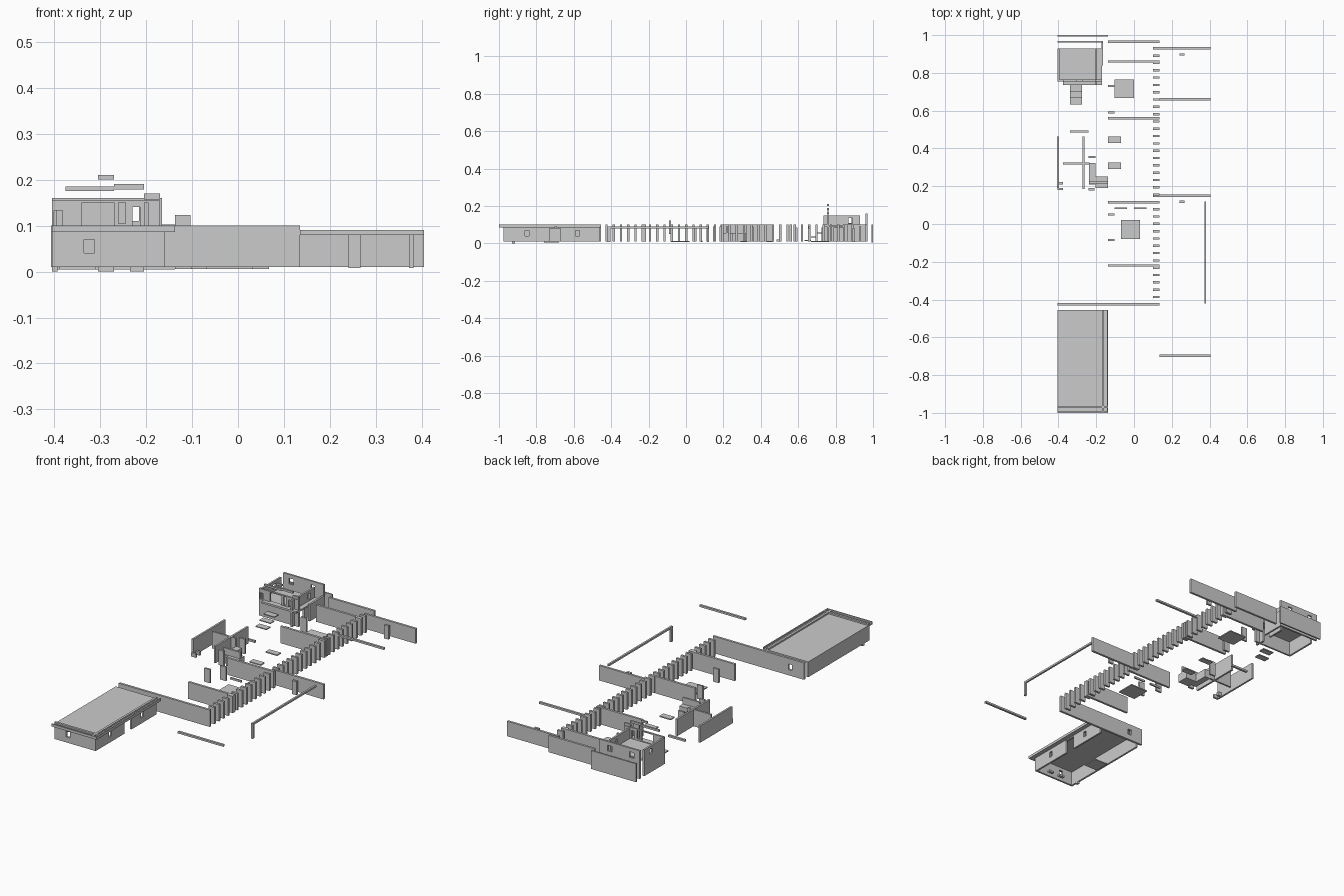
import bpy, bmesh
from mathutils import Vector


def boxes(name, items):
    """One object from several (x0, x1, y0, y1, z0, z1) boxes."""
    bm = bmesh.new()
    for x0, x1, y0, y1, z0, z1 in items:
        made = bmesh.ops.create_cube(bm, size=1)['verts']
        size = Vector((x1 - x0, y1 - y0, z1 - z0))
        mid = Vector((x0 + x1, y0 + y1, z0 + z1)) / 2
        for v in made:
            v.co = Vector((v.co.x * size.x, v.co.y * size.y, v.co.z * size.z)) + mid
    mesh = bpy.data.meshes.new(name)
    bm.to_mesh(mesh)
    bm.free()
    obj = bpy.data.objects.new(name, mesh)
    bpy.context.collection.objects.link(obj)
    return obj


def wall(name, axis, at, a, b, z0=0.01, z1=0.1, holes=(), t=0.012):
    """Wall running along axis from a to b; holes are (start, end, bottom, top)."""
    parts, pos = [], a
    for h0, h1, hb, ht in sorted(holes):
        if h0 > pos:
            parts.append((pos, h0, z0, z1))
        if hb > z0:
            parts.append((h0, h1, z0, hb))
        if ht < z1:
            parts.append((h0, h1, ht, z1))
        pos = h1
    if pos < b:
        parts.append((pos, b, z0, z1))
    lo, hi = at - t / 2, at + t / 2
    if axis == 'x':
        boxes(name, [(p, q, lo, hi, u, v) for p, q, u, v in parts])
    else:
        boxes(name, [(lo, hi, p, q, u, v) for p, q, u, v in parts])


# Long row of fins
step = 1.355 / 35
boxes("fin_row", [(0.1, 0.135, y - 0.006, y + 0.006, 0.01, 0.1)
                  for y in (-0.425 + step * i for i in range(1, 35))])

# Cross walls on the left of the fins
wall("entry_cross_wall", 'x', -0.425, -0.405, 0.135, holes=[(-0.335, -0.312, 0.04, 0.07)])
for y in (-0.22, 0.115, 0.56, 0.86, 0.965):
    wall("cross_wall", 'x', y, -0.137, 0.135)

# Cross walls, beams and posts on the right of the fins
for y in (0.15, 0.93):
    wall("right_wall", 'x', y, 0.1, 0.405, z1=0.09)
for y in (-0.697, 0.66):
    wall("cross_beam", 'x', y, 0.135, 0.405, z0=0.08, z1=0.09)
wall("long_beam", 'y', 0.377, -0.42, 0.12, z0=0.08, z1=0.09, t=0.01)
boxes("beam_post", [(0.372, 0.382, -0.42, -0.405, 0.008, 0.08)])
boxes("wall_panel", [(0.24, 0.267, y - 0.006, y + 0.006, 0.008, 0.08) for y in (0.118, 0.897)])

# Front hall: walls
wall("hall_left_wall", 'y', -0.4, -0.975, -0.455, z1=0.09, t=0.01)
wall("hall_front_wall", 'x', -0.97, -0.405, -0.16, z1=0.09, t=0.01,
     holes=[(-0.335, -0.312, 0.04, 0.07)])
wall("hall_right_wall", 'y', -0.165, -0.975, -0.46, z1=0.09, t=0.01,
     holes=[(-0.86, -0.84, 0.04, 0.07), (-0.73, -0.67, 0.01, 0.08),
            (-0.59, -0.57, 0.04, 0.07)])
# Front hall: roof and raised edges
boxes("hall_roof", [(-0.405, -0.137, -1.0, -0.455, 0.086, 0.092)])
boxes("roof_edge", [(-0.17, -0.158, -1.0, -0.455, 0.092, 0.1),
                    (-0.405, -0.137, -0.975, -0.963, 0.092, 0.1),
                    (-0.143, -0.137, -1.0, -0.455, 0.086, 0.1),
                    (-0.405, -0.137, -1.0, -0.993, 0.086, 0.1)])
# Front hall: floor pads
boxes("hall_floor_pads", [(-0.39, -0.31, -0.76, -0.68, 0.004, 0.01),
                          (-0.305, -0.27, -0.93, -0.915, 0, 0.01),
                          (-0.235, -0.205, -0.93, -0.915, 0, 0.01),
                          (-0.405, -0.393, -0.93, -0.915, 0, 0.01)])

# Rear house: floor and walls
boxes("house_floor", [(-0.405, -0.17, 0.76, 0.93, 0.088, 0.096),
                      (-0.375, -0.17, 0.735, 0.76, 0.09, 0.1)])
wall("house_front_wall", 'x', 0.76, -0.405, -0.17, z1=0.155, t=0.01,
     holes=[(-0.34, -0.27, 0.1, 0.15), (-0.26, -0.245, 0.105, 0.15),
            (-0.23, -0.213, 0.1, 0.14), (-0.4, -0.382, 0.1, 0.133)])
wall("house_left_wall", 'y', -0.4, 0.76, 0.93, z1=0.15, t=0.01,
     holes=[(0.86, 0.885, 0.11, 0.135)])
wall("house_right_wall", 'y', -0.2, 0.735, 0.93, z1=0.15, t=0.01,
     holes=[(0.79, 0.84, 0.01, 0.085), (0.87, 0.89, 0.105, 0.135)])
wall("house_side_screen", 'y', -0.168, 0.84, 0.97, t=0.01)
wall("house_back_wall", 'x', 0.965, -0.405, -0.165, z1=0.16, t=0.01,
     holes=[(-0.37, -0.345, 0.11, 0.14), (-0.24, -0.215, 0.11, 0.14)])
wall("boundary_wall", 'x', 0.996, -0.405, -0.137, z0=0.004, z1=0.102, t=0.008)

# Rear house: floating lintels and steps
boxes("lintels", [(a, b, 0.755, 0.765, u, v) for a, b, u, v in (
    (-0.305, -0.27, 0.2, 0.21), (-0.375, -0.27, 0.175, 0.185),
    (-0.27, -0.205, 0.179, 0.19), (-0.205, -0.17, 0.157, 0.17))])
boxes("front_steps", [(-0.34, -0.275, 0.633 + i * 0.034, 0.667 + i * 0.034,
                       0.012 + i * 0.02, 0.017 + i * 0.02) for i in range(3)])

# Middle rooms
wall("room_outer_wall", 'y', -0.402, 0.19, 0.462, t=0.01)
wall("room_inner_wall", 'y', -0.267, 0.185, 0.462, t=0.01)
wall("room_divider", 'x', 0.32, -0.375, -0.235, t=0.01)
wall("room_back_screen", 'x', 0.49, -0.34, -0.24, z1=0.02)
boxes("room_stubs", [(-0.405, -0.375, 0.21, 0.222, 0.01, 0.03),
                     (-0.405, -0.375, 0.18, 0.19, 0.01, 0.03),
                     (-0.24, -0.205, 0.35, 0.36, 0.01, 0.09),
                     (-0.24, -0.21, 0.178, 0.19, 0.01, 0.09)])
boxes("corner_block", [(-0.237, -0.203, 0.21, 0.322, 0.01, 0.055),
                       (-0.203, -0.137, 0.19, 0.252, 0.01, 0.055),
                       (-0.237, -0.137, 0.214, 0.224, 0.055, 0.09)])

# Corridor door panels
for y, z0, z1 in ((0.73, 0.01, 0.085), (0.59, 0.01, 0.085), (0.05, 0.01, 0.085),
                  (-0.085, 0.05, 0.123)):
    wall("door_panel", 'x', y, -0.137, -0.103, z0, z1, t=0.01)

# Floor slabs and strips
boxes("floor_slabs", [(-0.102, 0.0, 0.667, 0.765, 0.006, 0.012),
                      (-0.07, 0.033, -0.08, 0.02, 0.006, 0.012),
                      (-0.137, -0.07, 0.43, 0.462, 0.006, 0.012),
                      (-0.137, -0.07, 0.292, 0.325, 0.006, 0.012)])
boxes("floor_strips", [(-0.102, -0.037, 0.08, 0.088, 0.006, 0.016),
                       (0.0, 0.067, 0.08, 0.088, 0.006, 0.016)])
